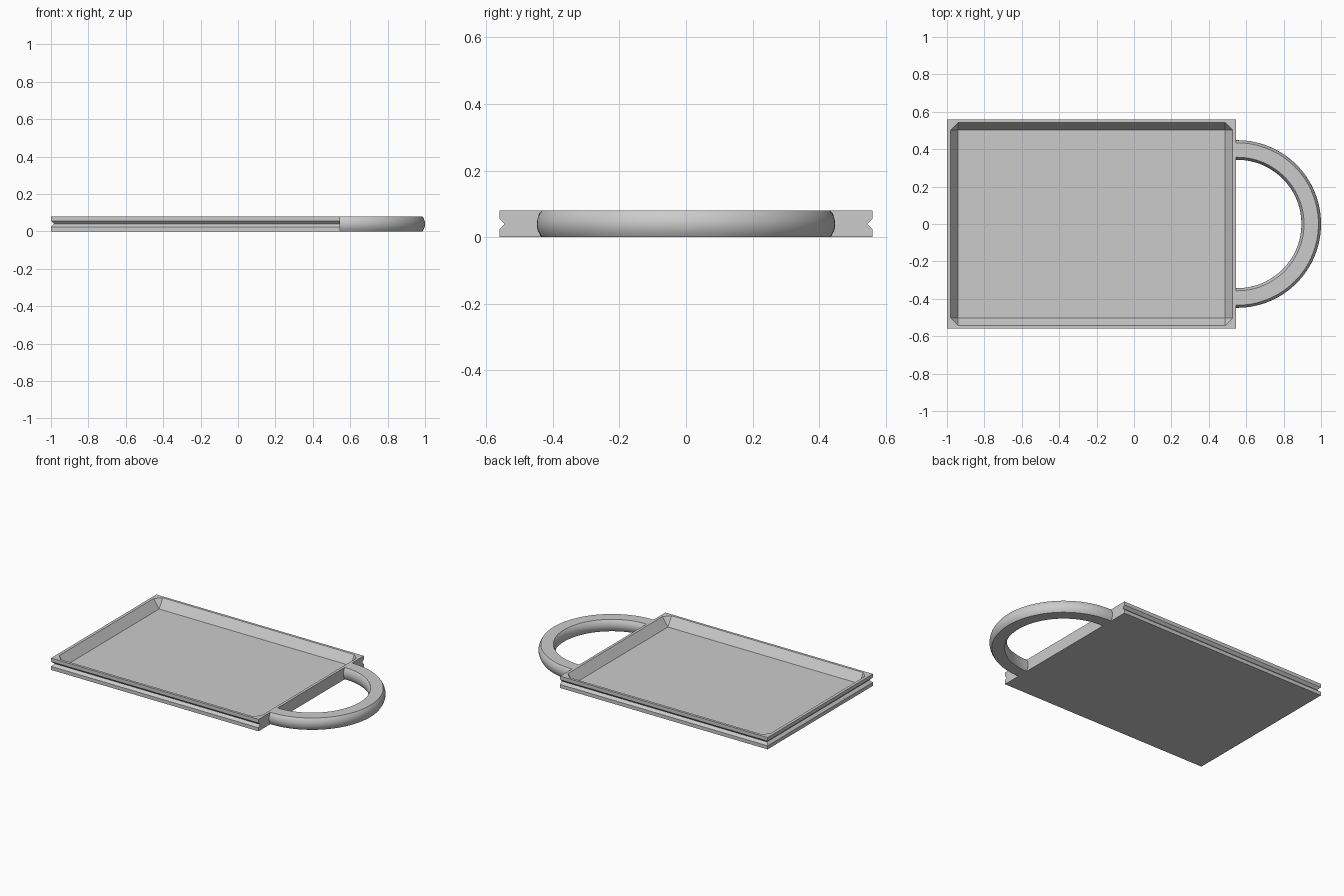
import bpy, bmesh, math

cube = bpy.data.objects.get("Cube")
if cube:
    bpy.data.objects.remove(cube, do_unlink=True)

GREY = (0.6, 0.6, 0.6, 1.0)
mat = bpy.data.materials.new("plain grey")
mat.use_nodes = True
mat.diffuse_color = GREY
mat.node_tree.nodes["Principled BSDF"].inputs["Base Color"].default_value = GREY

HEIGHT = 0.08
MID = HEIGHT / 2
LEFT, RIGHT, HALF = -1.0, 0.545, 0.56   # tray outline


def finish(bm, name):
    bmesh.ops.recalc_face_normals(bm, faces=bm.faces)
    mesh = bpy.data.meshes.new(name)
    bm.to_mesh(mesh)
    bm.free()
    mesh.materials.append(mat)
    obj = bpy.data.objects.new(name, mesh)
    bpy.context.collection.objects.link(obj)
    return obj


def bridge(bm, a, b, closed=True):
    n = len(a)
    for i in range(n if closed else n - 1):
        j = (i + 1) % n
        bm.faces.new((a[i], a[j], b[j], b[i]))


# Tray body: stacked outlines, with a V groove on every side but the handle side
def rectangle(bm, x0, x1, y, z):
    return [bm.verts.new((px, py, z)) for px, py in
            ((x0, -y), (x1, -y), (x1, y), (x0, y))]


bm = bmesh.new()
rings = []
for z, inset in ((0, 0), (0.024, 0), (MID, 0.016), (0.056, 0), (HEIGHT, 0)):
    rings.append(rectangle(bm, LEFT + inset, RIGHT, HALF - inset, z))
for low, high in zip(rings, rings[1:]):
    bridge(bm, low, high)
bm.faces.new(rings[0])

# Sloped recess with a triangular facet in each corner
SLOPE = 0.04
floor = rectangle(bm, LEFT + 0.06, RIGHT - 0.058, HALF - 0.057, 0.02)
bm.faces.new(floor)
along_x, along_y = [], []
for v in floor:
    sx = 1 if v.co.x > 0 else -1
    sy = 1 if v.co.y > 0 else -1
    along_x.append(bm.verts.new((v.co.x + sx * SLOPE, v.co.y, HEIGHT)))
    along_y.append(bm.verts.new((v.co.x, v.co.y + sy * SLOPE, HEIGHT)))
top = rings[-1]
for i in range(4):
    j = (i + 1) % 4
    edge = along_y if i % 2 == 0 else along_x
    bm.faces.new((floor[i], floor[j], edge[j], edge[i]))      # sloped wall
    bm.faces.new((top[i], top[j], edge[j], edge[i]))          # rim side
    bm.faces.new((floor[i], along_x[i], along_y[i]))          # corner facet
    bm.faces.new((top[i], along_x[i], along_y[i]))            # rim corner
finish(bm, "tray")

# Handle: flat top and bottom, bulging sides, swept round half a circle
CENTRE_X, INNER, OUTER, BULGE = 0.552, 0.357, 0.434, 0.014
STEPS, SIDE = 64, 10
profile = []
for i in range(SIDE + 1):
    t = 2 * i / SIDE - 1
    profile.append((OUTER + BULGE * (1 - t * t), MID + MID * t))
for i in range(SIDE + 1):
    t = 1 - 2 * i / SIDE
    profile.append((INNER - BULGE * (1 - t * t), MID + MID * t))

bm = bmesh.new()
sections = []


def section(x, a):
    sections.append([bm.verts.new((x + r * math.cos(a), r * math.sin(a), z))
                     for r, z in profile])


section(RIGHT, -math.pi / 2)
for k in range(STEPS + 1):
    section(CENTRE_X, math.pi * (k / STEPS - 0.5))
section(RIGHT, math.pi / 2)
for a, b in zip(sections, sections[1:]):
    bridge(bm, a, b)
for end in (sections[0], sections[-1]):
    bm.faces.new(end)
handle = finish(bm, "handle")
bpy.ops.object.select_all(action='DESELECT')
handle.select_set(True)
bpy.context.view_layer.objects.active = handle
bpy.ops.object.shade_smooth_by_angle(angle=math.radians(30))
